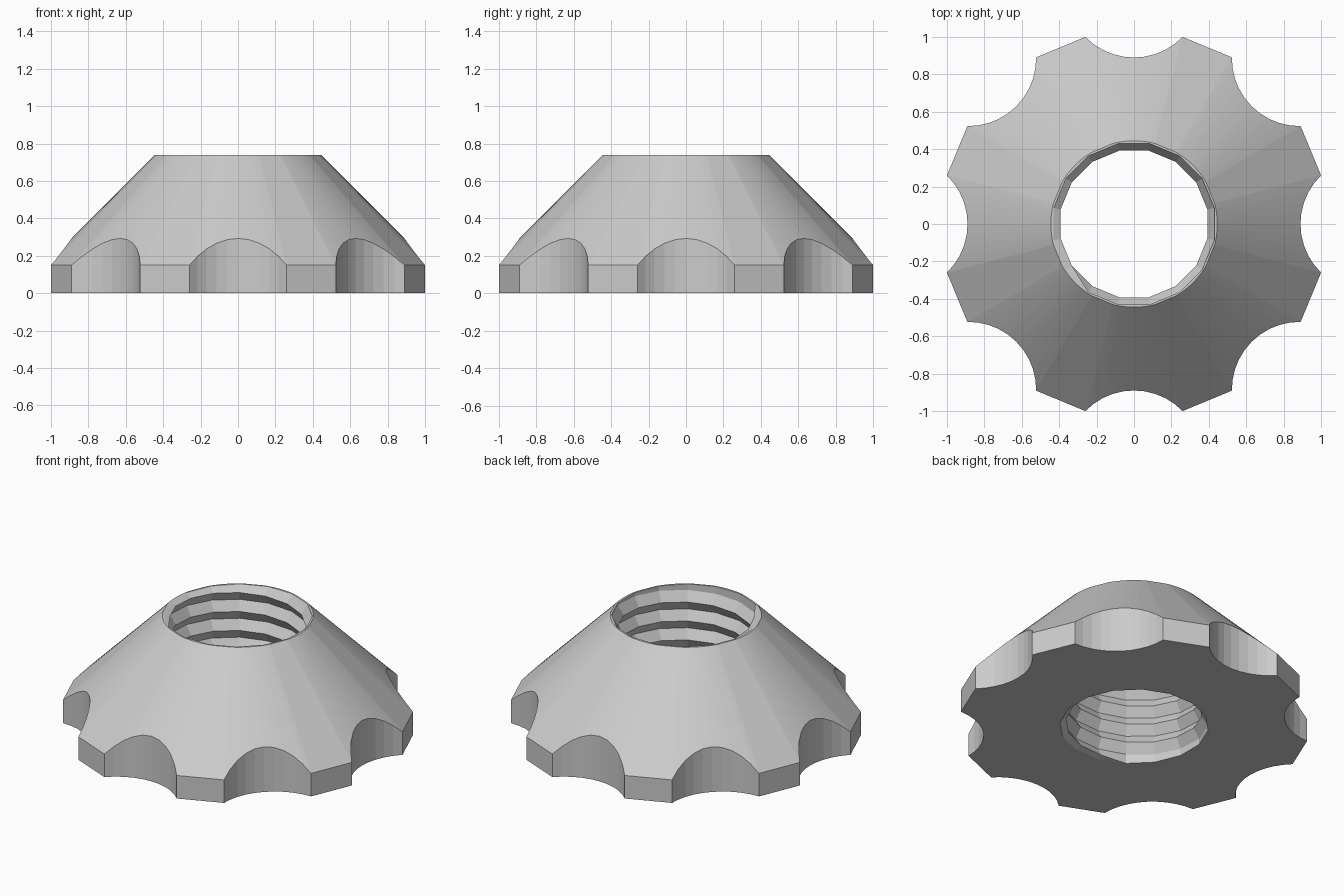
import bpy, bmesh
from math import sin, cos, pi, asin, hypot, atan2

cube = bpy.data.objects.get("Cube")
if cube:
    bpy.data.objects.remove(cube, do_unlink=True)

# Main sizes
SCALLOPS, SCALLOP_STEPS = 8, 10
SCALLOP_CENTRE, SCALLOP_R, HALF_WIDTH = 1.252, 0.362, 0.26
EDGE_R, EDGE_Z, TOP_R = 1.033, 0.15, 0.445
TOP_Z = EDGE_Z + EDGE_R - TOP_R
CREST_R, ROOT_R, PITCH, SIDES = 0.4, 0.438, 0.123, 16

bm = bmesh.new()


def grid(rows, closed):
    """Join rows of vertices with quads."""
    for low, high in zip(rows, rows[1:]):
        n = len(low)
        for i in range(n if closed else n - 1):
            j = (i + 1) % n
            bm.faces.new((low[i], low[j], high[j], high[i]))


# Threaded hole: crest and root lines climbing in a helix, trimmed at both ends
thread = []
for r in range(-4, 16):
    radius = CREST_R if r % 2 else ROOT_R
    row = []
    for i in range(SIDES + 1):
        a = 2 * pi * (i + 0.5) / SIDES
        z = PITCH * (r / 2 + i / SIDES - 1 / 8)
        row.append(bm.verts.new((radius * cos(a), radius * sin(a), z)))
    thread.append(row)
grid(thread, False)
bmesh.ops.remove_doubles(bm, verts=bm.verts[:], dist=0.0005)
for height, direction in ((0, -1), (TOP_Z, 1)):
    bmesh.ops.bisect_plane(bm, geom=bm.verts[:] + bm.edges[:] + bm.faces[:], dist=0.0001,
                           plane_co=(0, 0, height), plane_no=(0, 0, direction),
                           clear_outer=True)

# Open the hole to its full width at both mouths
for v in bm.verts:
    if v.is_boundary:
        a = atan2(v.co.y, v.co.x)
        v.co.x, v.co.y = ROOT_R * cos(a), ROOT_R * sin(a)

# Scalloped grip wall and cone
outline = []
half = asin(HALF_WIDTH / SCALLOP_R)
for k in range(SCALLOPS):
    turn = 2 * pi * k / SCALLOPS
    for j in range(SCALLOP_STEPS + 1):
        a = half * (2 * j / SCALLOP_STEPS - 1)
        x, y = SCALLOP_CENTRE - SCALLOP_R * cos(a), SCALLOP_R * sin(a)
        outline.append((x * cos(turn) - y * sin(turn), x * sin(turn) + y * cos(turn)))

base, shoulder, rim = [], [], []
for x, y in outline:
    r = hypot(x, y)
    base.append(bm.verts.new((x, y, 0)))
    shoulder.append(bm.verts.new((x, y, EDGE_Z + EDGE_R - r)))
    rim.append(bm.verts.new((x * TOP_R / r, y * TOP_R / r, TOP_Z)))
grid([base, shoulder, rim], True)

# Flat underside and thin top rim
for height in (0, TOP_Z):
    edges = [e for e in bm.edges if e.is_boundary
             and all(abs(v.co.z - height) < 0.001 for v in e.verts)]
    bmesh.ops.triangle_fill(bm, edges=edges, use_beauty=True, normal=(0, 0, 1))
bmesh.ops.recalc_face_normals(bm, faces=bm.faces[:])

mesh = bpy.data.meshes.new("threaded_knob")
bm.to_mesh(mesh)
bm.free()
knob = bpy.data.objects.new("threaded_knob", mesh)
bpy.context.collection.objects.link(knob)

# Plain grey
grey = bpy.data.materials.new("plain_grey")
grey.use_nodes = True
colour = (0.6, 0.6, 0.6, 1)
grey.diffuse_color = colour
grey.node_tree.nodes["Principled BSDF"].inputs["Base Color"].default_value = colour
mesh.materials.append(grey)
